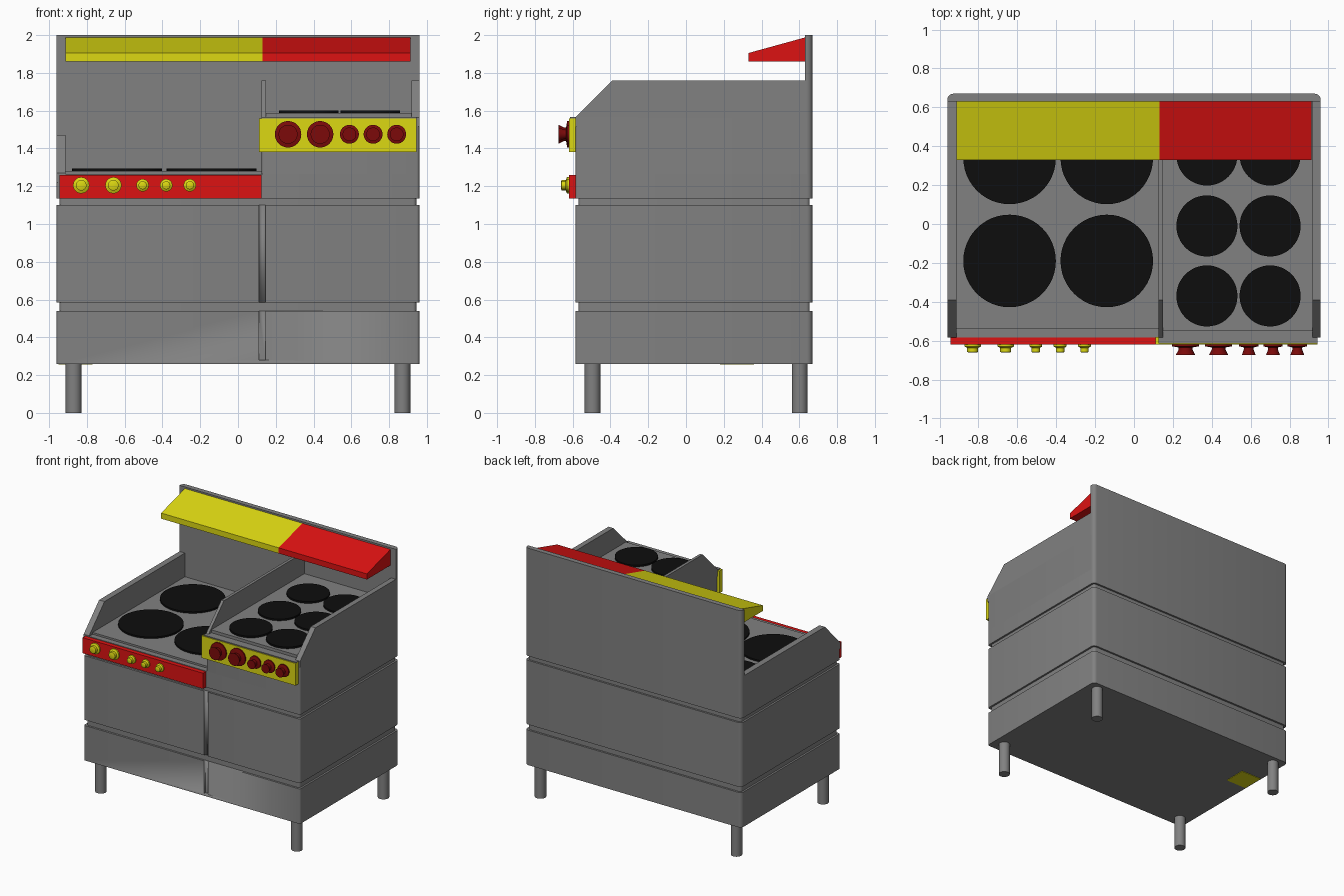
import bpy, bmesh, math
from mathutils import Matrix, Vector

if "Cube" in bpy.data.objects:
    bpy.data.objects.remove(bpy.data.objects["Cube"])


def material(name, rgb):
    m = bpy.data.materials.new(name)
    m.use_nodes = True
    m.diffuse_color = (*rgb, 1)
    m.node_tree.nodes["Principled BSDF"].inputs["Base Color"].default_value = (*rgb, 1)
    return m


GREY = material("steel grey", (0.22, 0.22, 0.22))
BLACK = material("burner black", (0.004, 0.004, 0.004))
YELLOW = material("yellow", (0.72, 0.69, 0.006))
RED = material("red", (0.72, 0.006, 0.006))
DARK = material("dark red", (0.2, 0.003, 0.003))


def finish(name, bm, mat):
    bmesh.ops.recalc_face_normals(bm, faces=bm.faces)
    me = bpy.data.meshes.new(name)
    bm.to_mesh(me)
    bm.free()
    me.materials.append(mat)
    ob = bpy.data.objects.new(name, me)
    bpy.context.collection.objects.link(ob)
    bpy.ops.object.select_all(action='DESELECT')
    ob.select_set(True)
    bpy.context.view_layer.objects.active = ob
    bpy.ops.object.shade_smooth_by_angle(angle=math.radians(35))
    return ob


def prism(name, pts, lo, hi, mat, axis="z"):
    """Extrude a 2D outline along z (outline in xy) or x (outline in yz)."""
    bm = bmesh.new()
    place = (lambda a, b, c: (a, b, c)) if axis == "z" else (lambda a, b, c: (c, a, b))
    face = bm.faces.new([bm.verts.new(place(a, b, lo)) for a, b in pts])
    ext = bmesh.ops.extrude_face_region(bm, geom=[face])
    bmesh.ops.translate(bm, verts=[v for v in ext["geom"] if isinstance(v, bmesh.types.BMVert)],
                        vec=Vector(place(0, 0, hi - lo)))
    return finish(name, bm, mat)


def rect(x0, x1, y0, y1, r=0.0, r_front=None):
    """Rectangle outline with rounded back and front corners."""
    rf = r if r_front is None else r_front
    pts = []
    for cx, cy, sx, sy, rad, start in ((x1, y1, -1, -1, r, 0), (x0, y1, 1, -1, r, 90),
                                       (x0, y0, 1, 1, rf, 180), (x1, y0, -1, 1, rf, 270)):
        if not rad:
            pts.append((cx, cy))
            continue
        for i in range(5):
            a = math.radians(start + i * 22.5)
            pts.append((cx + sx * rad + rad * math.cos(a), cy + sy * rad + rad * math.sin(a)))
    return pts


def box(name, x0, x1, y0, y1, z0, z1, mat):
    return prism(name, rect(x0, x1, y0, y1), z0, z1, mat)


def cylinder(name, x, y, z0, z1, r, mat, sides=48):
    bm = bmesh.new()
    bmesh.ops.create_cone(bm, cap_ends=True, segments=sides, radius1=r, radius2=r, depth=z1 - z0,
                          matrix=Matrix.Translation((x, y, (z0 + z1) / 2)))
    return finish(name, bm, mat)


def knob(name, x, y, z, profile, mat, sides=32):
    """Lathe a (radius, distance outwards) profile around an axis facing the front."""
    bm = bmesh.new()
    rings = [[bm.verts.new((x + r * math.cos(math.tau * i / sides), y - d,
                            z + r * math.sin(math.tau * i / sides))) for i in range(sides)]
             for r, d in profile]
    for a, b in zip(rings, rings[1:]):
        for i in range(sides):
            j = (i + 1) % sides
            bm.faces.new((a[i], a[j], b[j], b[i]))
    bm.faces.new(rings[0])
    bm.faces.new(rings[-1])
    return finish(name, bm, mat)


# Cabinet: inner core with outer slabs that leave shadow gaps between them
W, FRONT, BACK = 0.96, -0.585, 0.67
prism("cabinet_core", rect(-W + 0.015, W - 0.015, FRONT + 0.015, BACK - 0.015, 0.02), 0.3, 1.25, GREY)
gap_cutter = box("gap_cutter", 0.11, 0.145, -0.7, FRONT + 0.013, 0.28, 1.2, GREY)
gap_cutter.hide_render = True
gap_cutter.hide_set(True)
for name, z0, z1 in (("lower_slab", 0.26, 0.54), ("middle_slab", 0.585, 1.10)):
    slab = prism(name, rect(-W, W, FRONT, BACK, 0.03, 0.015), z0, z1, GREY)
    cut = slab.modifiers.new("front gap", 'BOOLEAN')
    cut.operation = 'DIFFERENCE'
    cut.object = gap_cutter
prism("upper_slab", rect(-W, W, FRONT, BACK, 0.03, 0.015), 1.135, 1.265, GREY)
prism("raised_block", rect(0.125, W, FRONT, 0.64, 0, 0.015), 1.26, 1.565, GREY)
box("underside_plate", -0.95, -0.77, 0.18, 0.36, 0.256, 0.262, YELLOW)

# Back panel and sloped walls beside the hobs
prism("back_panel", rect(-W, W, 0.63, BACK, 0.03, 0), 1.26, 2.0, GREY)


def wall(name, x0, x1, base, top):
    outline = [(FRONT, base), (FRONT + 0.195, top), (0.635, top), (0.635, base - 0.05),
               (FRONT, base - 0.05)]
    prism(name, outline, x0, x1, GREY, "x")


wall("right_hand_wall", -W, -0.912, 1.27, 1.47)
wall("divider_wall", 0.125, 0.148, 1.565, 1.76)
wall("left_hand_wall", 0.918, W, 1.565, 1.76)

# Worktops and burners
box("low_worktop", -0.912, 0.125, -0.54, 0.63, 1.255, 1.28, GREY)
box("high_worktop", 0.148, 0.918, -0.55, 0.63, 1.55, 1.588, GREY)
for x in (-0.64, -0.14):
    for y in (-0.19, 0.34):
        cylinder("large_burner", x, y, 1.275, 1.293, 0.238, BLACK)
for x in (0.375, 0.70):
    for y in (-0.37, -0.01, 0.355):
        cylinder("small_burner", x, y, 1.58, 1.602, 0.157, BLACK)

# Control panels and knobs
box("low_control_panel", -0.945, 0.125, -0.62, FRONT + 0.005, 1.135, 1.26, RED)
box("high_control_panel", 0.11, 0.945, -0.62, FRONT + 0.005, 1.38, 1.558, YELLOW)
box("high_panel_trim", 0.125, 0.945, -0.615, FRONT + 0.01, 1.556, 1.566, GREY)
for x, r in ((-0.83, 0.043), (-0.66, 0.043), (-0.505, 0.033), (-0.38, 0.033), (-0.255, 0.033)):
    knob("low_knob", x, -0.615, 1.205,
         [(r, 0), (r, 0.015), (r * 0.65, 0.022), (r * 0.65, 0.043), (r * 0.5, 0.046)], YELLOW)
for x, r in ((0.265, 0.07), (0.435, 0.07), (0.59, 0.05), (0.715, 0.05), (0.84, 0.05)):
    knob("high_knob", x, -0.615, 1.475,
         [(r, 0), (r, 0.014), (r * 0.5, 0.02), (r * 0.5, 0.03), (r * 0.72, 0.06)], DARK)

# Overhead shelf in two halves
shelf = [(0.33, 1.86), (0.33, 1.905), (0.632, 1.988), (0.632, 1.86)]
prism("yellow_shelf", shelf, -0.913, 0.13, YELLOW, "x")
prism("red_shelf", shelf, 0.13, 0.913, RED, "x")

# Legs
for x in (-0.87, 0.87):
    for y in (-0.495, 0.602):
        cylinder("leg", x, y, 0, 0.27, 0.042, GREY, 32)
